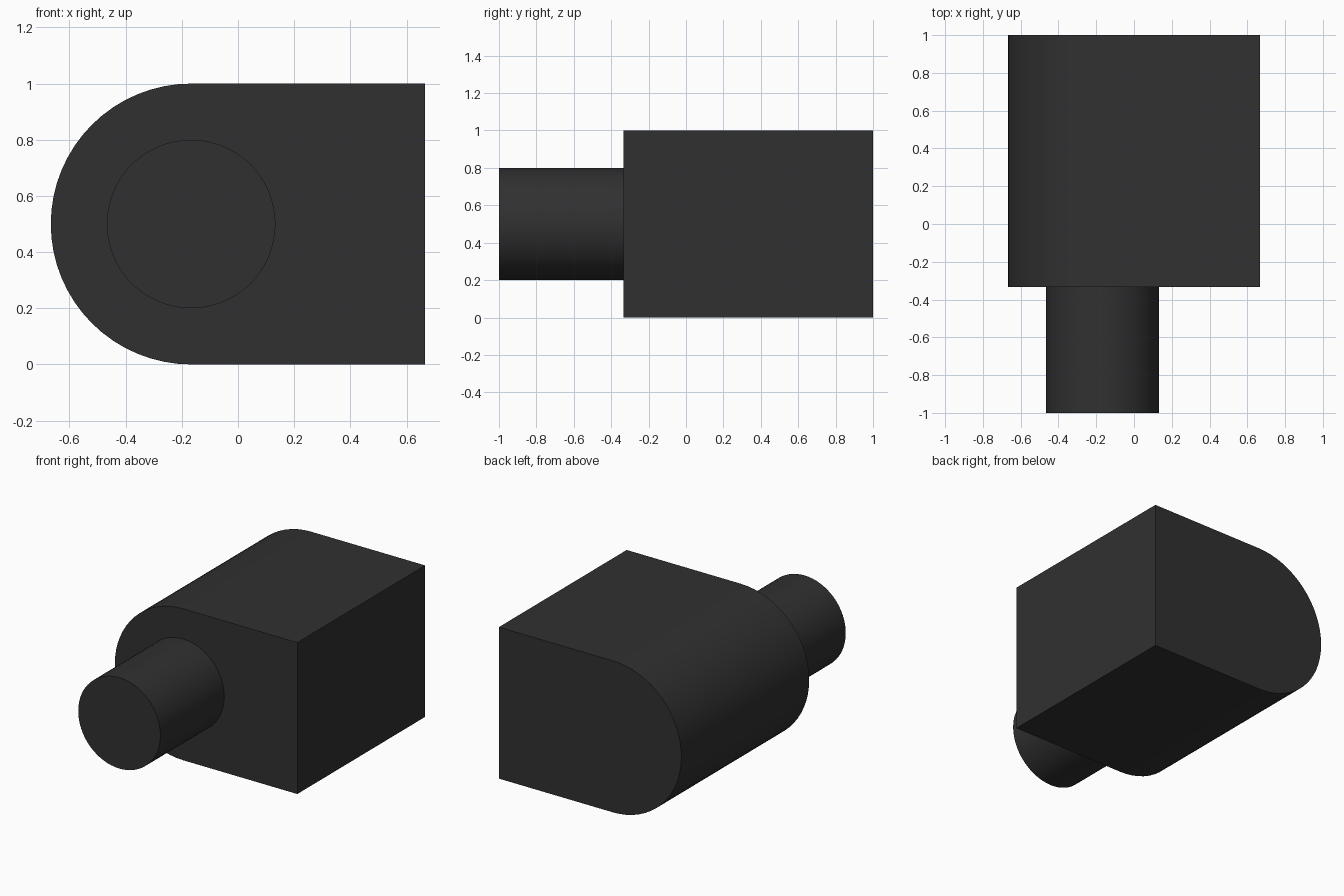
import bpy
import bmesh
from math import sin, cos, pi

if "Cube" in bpy.data.objects:
    bpy.data.objects.remove(bpy.data.objects["Cube"])

AXIS_X, AXIS_Z = -1 / 6, 0.5   # shared centre of the rounded end and the pin


def arc(radius, start, end, steps):
    """Points along an arc about the shared axis, in the x-z plane."""
    angles = [start + (end - start) * i / steps for i in range(steps + 1)]
    return [(AXIS_X + radius * cos(a), AXIS_Z + radius * sin(a)) for a in angles]


def extrude_profile(name, profile, y0, y1, material):
    """Solid made by extruding an x-z profile along y."""
    bm = bmesh.new()
    face = bm.faces.new([bm.verts.new((x, y0, z)) for x, z in profile])
    result = bmesh.ops.extrude_face_region(bm, geom=[face], use_keep_orig=True)
    moved = [v for v in result["geom"] if isinstance(v, bmesh.types.BMVert)]
    bmesh.ops.translate(bm, verts=moved, vec=(0, y1 - y0, 0))
    bmesh.ops.recalc_face_normals(bm, faces=bm.faces)
    mesh = bpy.data.meshes.new(name)
    bm.to_mesh(mesh)
    bm.free()
    mesh.materials.append(material)
    obj = bpy.data.objects.new(name, mesh)
    bpy.context.collection.objects.link(obj)
    bpy.ops.object.select_all(action="DESELECT")
    obj.select_set(True)
    bpy.context.view_layer.objects.active = obj
    bpy.ops.object.shade_smooth_by_angle(angle=pi / 6)
    return obj


dark = bpy.data.materials.new("dark_grey")
dark.diffuse_color = (0.03, 0.03, 0.03, 1)
dark.use_nodes = True
dark.node_tree.nodes["Principled BSDF"].inputs["Base Color"].default_value = dark.diffuse_color

# Block with one fully rounded side
block_profile = [(2 / 3, 0), (2 / 3, 1)] + arc(0.5, pi / 2, 3 * pi / 2, 32)
extrude_profile("block", block_profile, -1 / 3, 1, dark)

# Round pin on the front face
pin_profile = arc(0.3, 0, 2 * pi, 64)[:-1]
extrude_profile("pin", pin_profile, -1, -1 / 3, dark)
